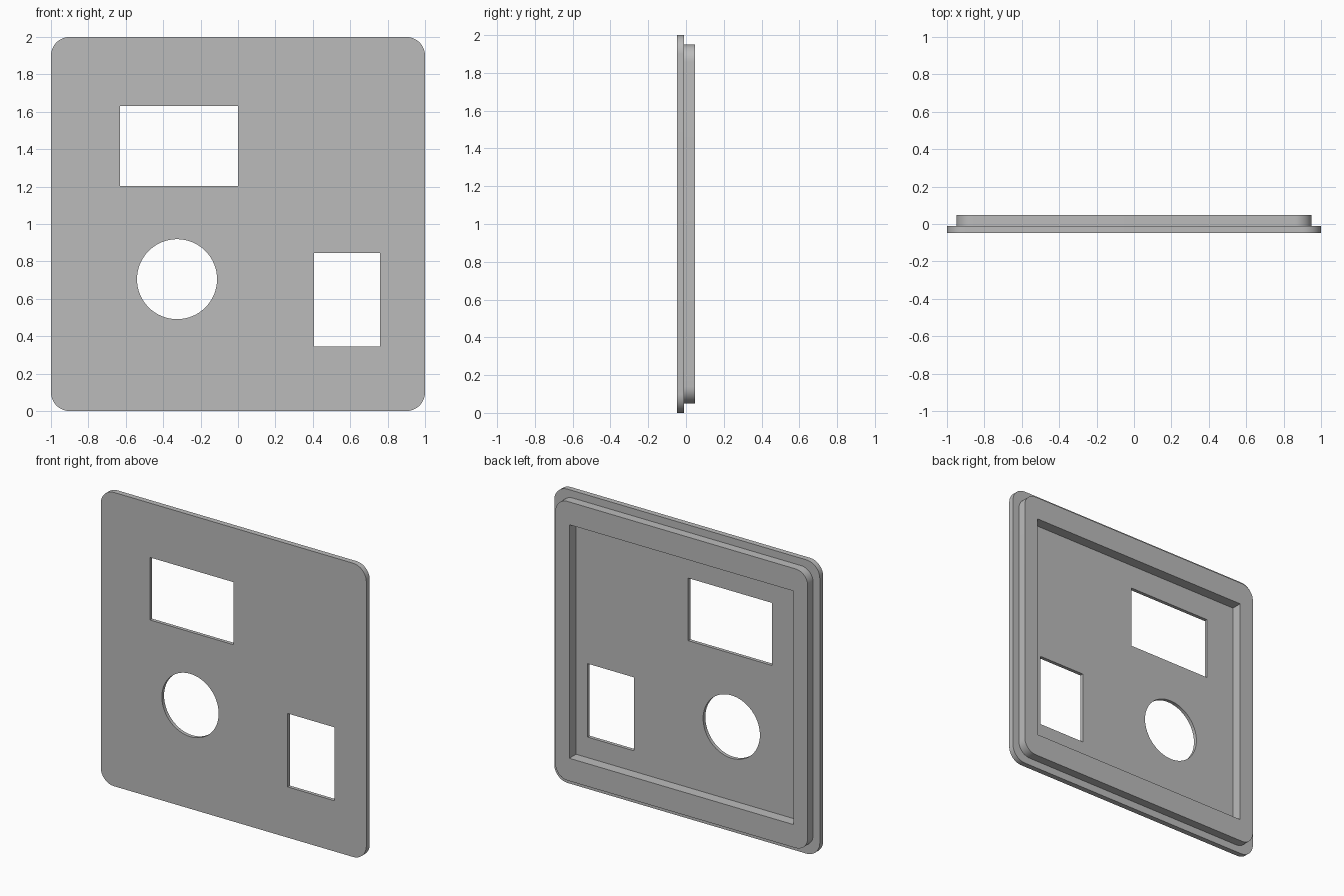
import bpy, bmesh, math

default = bpy.data.objects.get("Cube")
if default:
    bpy.data.objects.remove(default, do_unlink=True)

FRONT, STEP, BACK = -0.048, -0.011, 0.048   # depths of the plate and lip
FLOOR = -0.024                              # bottom of the rear recess

grey = bpy.data.materials.new("light grey")
grey.use_nodes = True
grey.diffuse_color = (0.5, 0.5, 0.5, 1)
grey.node_tree.nodes["Principled BSDF"].inputs["Base Color"].default_value = (0.5, 0.5, 0.5, 1)


def rectangle(cx, cz, half_w, half_h, radius=0.0, steps=12):
    """Outline of a rectangle in the xz plane, with optional rounded corners."""
    points = []
    for i, (sx, sz) in enumerate([(1, 1), (-1, 1), (-1, -1), (1, -1)]):
        x, z = cx + sx * (half_w - radius), cz + sz * (half_h - radius)
        for k in range(steps + 1 if radius else 1):
            a = math.pi / 2 * (i + k / steps)
            points.append((x + radius * math.cos(a), z + radius * math.sin(a)))
    return points


def circle(cx, cz, radius, sides=64):
    angles = [2 * math.pi * k / sides for k in range(sides)]
    return [(cx + radius * math.cos(a), cz + radius * math.sin(a)) for a in angles]


def prism(name, outline, y0, y1):
    """Extrude an outline from depth y0 to y1."""
    bm = bmesh.new()
    face = bm.faces.new([bm.verts.new((x, y0, z)) for x, z in outline])
    extruded = bmesh.ops.extrude_face_region(bm, geom=[face], use_keep_orig=True)
    moved = [v for v in extruded["geom"] if isinstance(v, bmesh.types.BMVert)]
    bmesh.ops.translate(bm, verts=moved, vec=(0, y1 - y0, 0))
    bmesh.ops.recalc_face_normals(bm, faces=bm.faces)
    mesh = bpy.data.meshes.new(name)
    bm.to_mesh(mesh)
    bm.free()
    mesh.materials.append(grey)
    obj = bpy.data.objects.new(name, mesh)
    bpy.context.collection.objects.link(obj)
    return obj


def combine(target, tool, operation):
    """Apply a boolean and discard the tool object."""
    mod = target.modifiers.new(operation.lower(), "BOOLEAN")
    mod.operation, mod.solver, mod.object = operation, "EXACT", tool
    bpy.context.view_layer.objects.active = target
    bpy.ops.object.modifier_apply(modifier=mod.name)
    bpy.data.objects.remove(tool, do_unlink=True)


# Front plate with the raised rear lip
panel = prism("cover_panel", rectangle(0, 1, 1, 1, 0.1), FRONT, STEP)
lip = prism("rear_lip", rectangle(0, 1, 0.95, 0.95, 0.09), FLOOR - 0.008, BACK)
combine(panel, lip, "UNION")

# Square-cornered recess in the back
recess = prism("recess_cutter", rectangle(0, 1, 0.845, 0.795), FLOOR, BACK + 0.1)
combine(panel, recess, "DIFFERENCE")

# Display window, round dial hole and small socket opening
openings = {
    "window": rectangle(-0.315, 1.417, 0.315, 0.213),
    "dial": circle(-0.326, 0.705, 0.214),
    "socket": rectangle(0.583, 0.595, 0.176, 0.25),
}
for name, outline in openings.items():
    cutter = prism(name + "_cutter", outline, FRONT - 0.1, BACK + 0.1)
    combine(panel, cutter, "DIFFERENCE")

# Smooth the rounded corners and keep the edges sharp
bpy.ops.object.select_all(action="DESELECT")
panel.select_set(True)
bpy.context.view_layer.objects.active = panel
bpy.ops.object.shade_smooth_by_angle(angle=math.radians(30))
